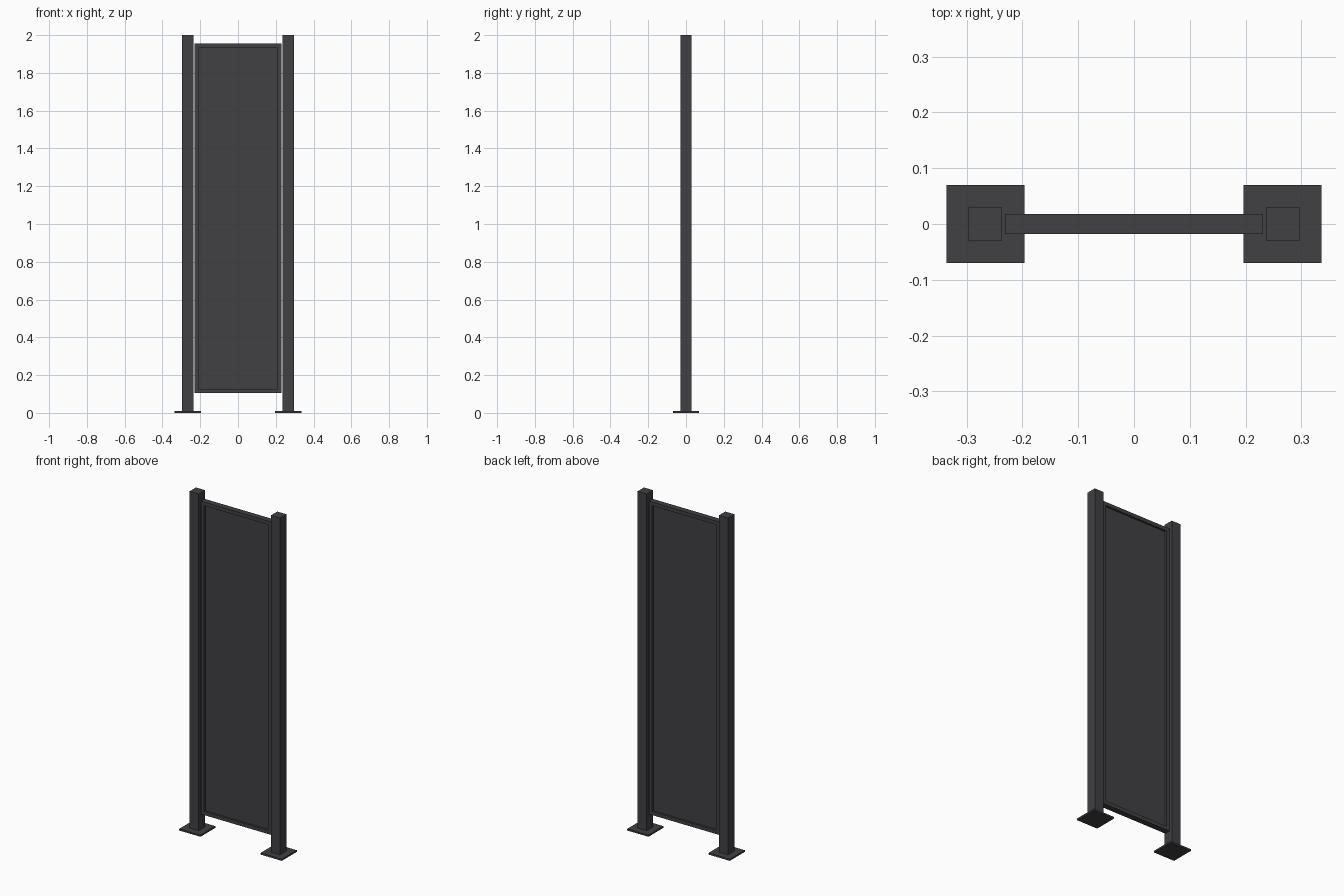
import bpy
import bmesh

if "Cube" in bpy.data.objects:
    bpy.data.objects.remove(bpy.data.objects["Cube"])

# One dark anthracite paint for the whole screen
paint = bpy.data.materials.new("anthracite_paint")
paint.diffuse_color = (0.052, 0.050, 0.057, 1.0)
paint.use_nodes = True
paint.node_tree.nodes["Principled BSDF"].inputs["Base Color"].default_value = paint.diffuse_color


def finish(name, bm):
    bmesh.ops.recalc_face_normals(bm, faces=bm.faces)
    mesh = bpy.data.meshes.new(name)
    bm.to_mesh(mesh)
    bm.free()
    mesh.materials.append(paint)
    obj = bpy.data.objects.new(name, mesh)
    bpy.context.collection.objects.link(obj)
    return obj


def box(name, x, y, z):
    """Box from (min, max) ranges."""
    bm = bmesh.new()
    bmesh.ops.create_cube(bm, size=1)
    for v in bm.verts:
        for i, (lo, hi) in enumerate((x, y, z)):
            v.co[i] = lo if v.co[i] < 0 else hi
    return finish(name, bm)


# Posts on square floor plates
POST_X, POST_R, PLATE_R, PLATE_T = 0.266, 0.030, 0.0695, 0.010
for side, s in (("left", -1), ("right", 1)):
    c = s * POST_X
    box(side + "_post", (c - POST_R, c + POST_R), (-POST_R, POST_R), (PLATE_T, 2.0))
    box(side + "_floor_plate", (c - PLATE_R, c + PLATE_R), (-PLATE_R, PLATE_R), (0, PLATE_T))

# Frame with recessed infill on both faces
W, BOTTOM, TOP, DEPTH, BORDER, RECESS = 0.231, 0.105, 1.955, 0.0175, 0.031, 0.0115
bm = bmesh.new()
bmesh.ops.create_cube(bm, size=1)
for v in bm.verts:
    v.co = (W if v.co.x > 0 else -W,
            DEPTH if v.co.y > 0 else -DEPTH,
            TOP if v.co.z > 0 else BOTTOM)
bm.normal_update()
for face in [f for f in bm.faces if abs(f.normal.y) > 0.9]:
    inward = -face.normal.copy()
    bmesh.ops.inset_region(bm, faces=[face], thickness=BORDER)
    # Straight-sided recess
    panel = bmesh.ops.extrude_discrete_faces(bm, faces=[face])["faces"]
    bmesh.ops.translate(bm, verts=list({v for f in panel for v in f.verts}),
                        vec=inward * RECESS)
finish("framed_panel", bm)
